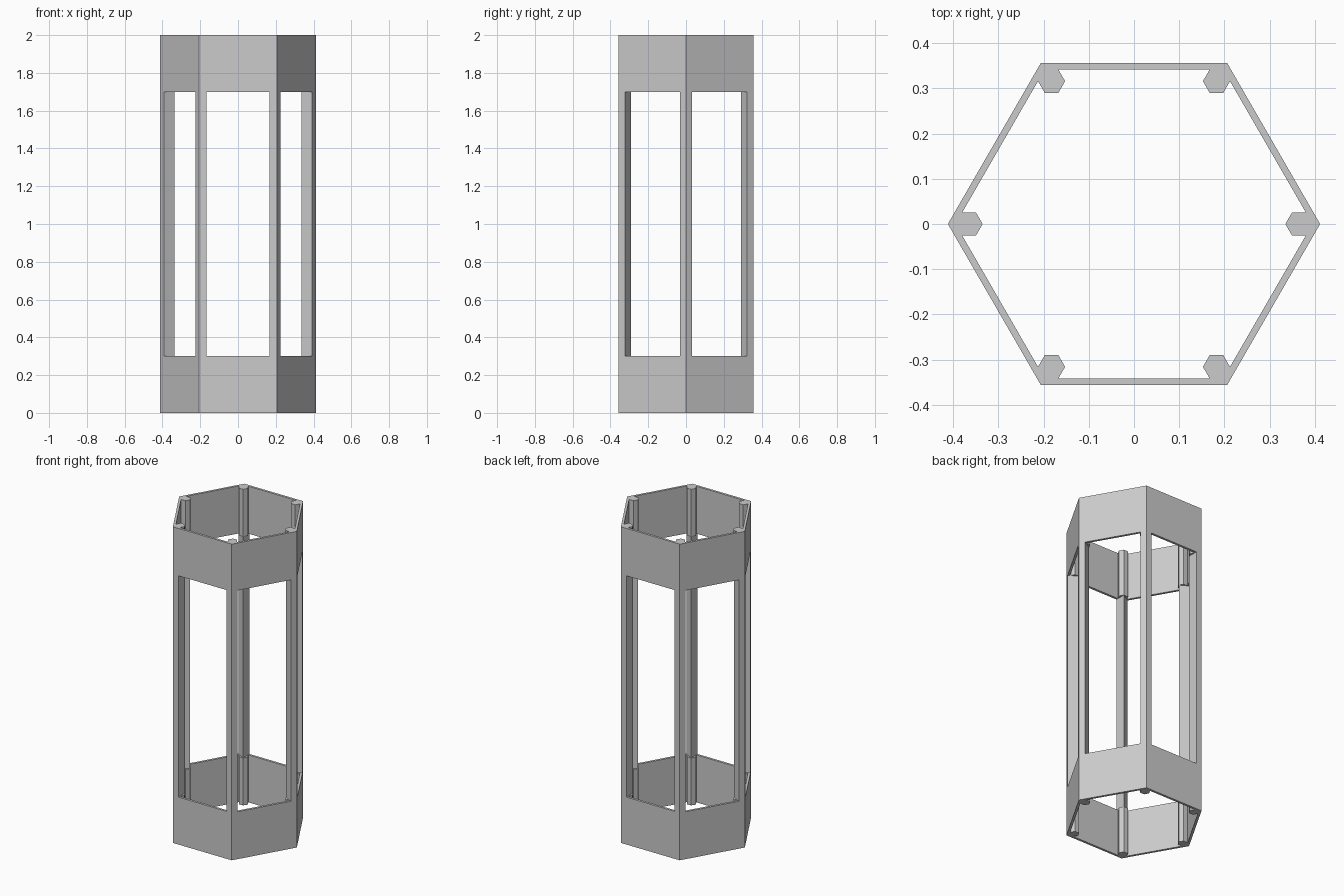
import bpy, bmesh
from math import cos, sin, pi
from mathutils import Matrix

if "Cube" in bpy.data.objects:
    bpy.data.objects.remove(bpy.data.objects["Cube"])

HEIGHT = 2.0
OUTER = 0.412                 # corner radius of the frame
INNER = 0.395                 # corner radius of the wall's inside
POST = 0.03                   # radius of each six-sided corner post
POST_AT = 0.365               # distance of post centres from the axis
WINDOW_HALF = 0.168
WINDOW_Z = (0.3, 1.7)


def prism(name, outline, z0, z1):
    """Extrude a closed outline straight up."""
    bm = bmesh.new()
    base = bm.faces.new([bm.verts.new((x, y, z0)) for x, y in outline])
    top = bmesh.ops.extrude_face_region(bm, geom=[base])["geom"]
    verts = [v for v in top if isinstance(v, bmesh.types.BMVert)]
    bmesh.ops.translate(bm, verts=verts, vec=(0, 0, z1 - z0))
    bmesh.ops.recalc_face_normals(bm, faces=bm.faces)
    mesh = bpy.data.meshes.new(name)
    bm.to_mesh(mesh)
    bm.free()
    obj = bpy.data.objects.new(name, mesh)
    bpy.context.collection.objects.link(obj)
    return obj


def cut(target, cutter):
    """Subtract the cutter and throw it away."""
    mod = target.modifiers.new("cut", 'BOOLEAN')
    mod.operation, mod.solver, mod.object = 'DIFFERENCE', 'EXACT', cutter
    bpy.context.view_layer.objects.active = target
    bpy.ops.object.modifier_apply(modifier=mod.name)
    bpy.data.objects.remove(cutter)


def turned(points, angle):
    c, s = cos(angle), sin(angle)
    return [(x * c - y * s, x * s + y * c) for x, y in points]


# Six-sided outer body
frame = prism("lantern_frame", [(OUTER * cos(k * pi / 3), OUTER * sin(k * pi / 3))
                                for k in range(6)], 0, HEIGHT)

# Hollow inside, leaving a post in each corner
half = POST * sin(pi / 3)
wall_x = INNER - half / math_tan if (math_tan := 3 ** 0.5) else 0
corner = [(wall_x, -half), (POST_AT - POST / 2, -half), (POST_AT - POST, 0),
          (POST_AT - POST / 2, half), (wall_x, half)]
hollow = []
for k in range(6):
    hollow += turned(corner, k * pi / 3)
cut(frame, prism("hollow_cutter", hollow, -0.1, HEIGHT + 0.1))

# Tall windows, each cut passing through two opposite sides
box = [(-WINDOW_HALF, -0.5), (WINDOW_HALF, -0.5), (WINDOW_HALF, 0.5), (-WINDOW_HALF, 0.5)]
for k in range(3):
    cut(frame, prism("window_cutter", turned(box, k * pi / 3), *WINDOW_Z))

# Plain grey finish
grey = bpy.data.materials.new("light_grey")
grey.use_nodes = True
colour = (0.6, 0.6, 0.6, 1)
grey.diffuse_color = colour
grey.node_tree.nodes["Principled BSDF"].inputs["Base Color"].default_value = colour
frame.data.materials.clear()
frame.data.materials.append(grey)
for face in frame.data.polygons:
    face.material_index = 0
    face.use_smooth = False
